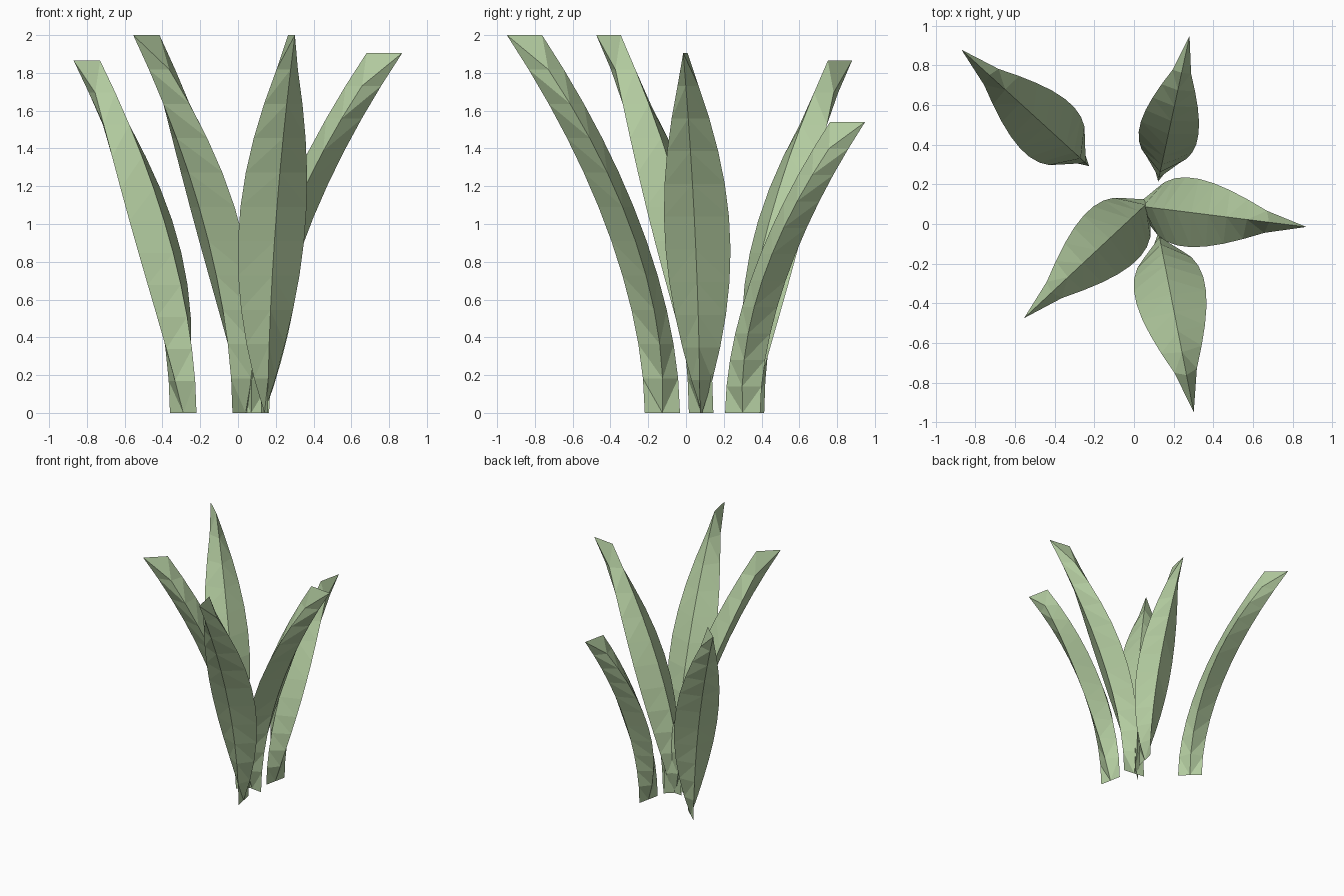
import bpy, bmesh, math
from mathutils import Vector

cube = bpy.data.objects.get("Cube")
if cube:
    bpy.data.objects.remove(cube, do_unlink=True)

# Single leaf colour
green = bpy.data.materials.new("leaf_green")
green.use_nodes = True
colour = (0.45, 0.60, 0.35, 1.0)
green.diffuse_color = colour
bsdf = green.node_tree.nodes["Principled BSDF"]
bsdf.inputs["Base Color"].default_value = colour
bsdf.inputs["Roughness"].default_value = 0.8

SEGMENTS = 11
HALF_DEPTH = 0.095   # distance from the leaf centre to its inner and outer ridges


def make_leaf(name, base, tip, height, half_width):
    """Arching blade with diamond sections, closing to a radial edge at both ends."""
    base, tip = Vector(base), Vector(tip)
    out = (tip - base).normalized()
    side = Vector((-out.y, out.x))
    bm = bmesh.new()
    rings = []
    for i in range(SEGMENTS + 1):
        u = i / SEGMENTS
        centre = base.lerp(tip, u ** 1.8)
        width = half_width * max(math.sin(math.pi * u), 0.0) ** 0.9
        # outer ridge, one side, inner ridge, other side
        points = (centre + out * HALF_DEPTH, centre + side * width,
                  centre - out * HALF_DEPTH, centre - side * width)
        rings.append([bm.verts.new((p.x, p.y, u * height)) for p in points])
    for low, high in zip(rings, rings[1:]):
        for j in range(4):
            k = (j + 1) % 4
            # diagonals always run from the lower side edge to the upper ridge
            if j % 2 == 0:
                bm.faces.new((low[j], low[k], high[j]))
                bm.faces.new((low[k], high[k], high[j]))
            else:
                bm.faces.new((low[j], low[k], high[k]))
                bm.faces.new((low[j], high[k], high[j]))
    bmesh.ops.remove_doubles(bm, verts=bm.verts, dist=0.0005)
    bmesh.ops.recalc_face_normals(bm, faces=bm.faces)
    mesh = bpy.data.meshes.new(name)
    bm.to_mesh(mesh)
    bm.free()
    mesh.materials.append(green)
    leaf = bpy.data.objects.new(name, mesh)
    bpy.context.collection.objects.link(leaf)


# Name, base centre, tip centre, height, half width
make_leaf("front_leaf", (0.14, -0.125), (0.283, -0.855), 2.0, 0.18)
make_leaf("front_right_leaf", (0.04, 0.08), (-0.485, -0.41), 2.0, 0.175)
make_leaf("left_leaf", (0.07, 0.085), (0.775, -0.003), 1.905, 0.175)
make_leaf("back_right_leaf", (-0.29, 0.35), (-0.80, 0.815), 1.865, 0.17)
make_leaf("back_leaf", (0.14, 0.30), (0.26, 0.855), 1.54, 0.15)
